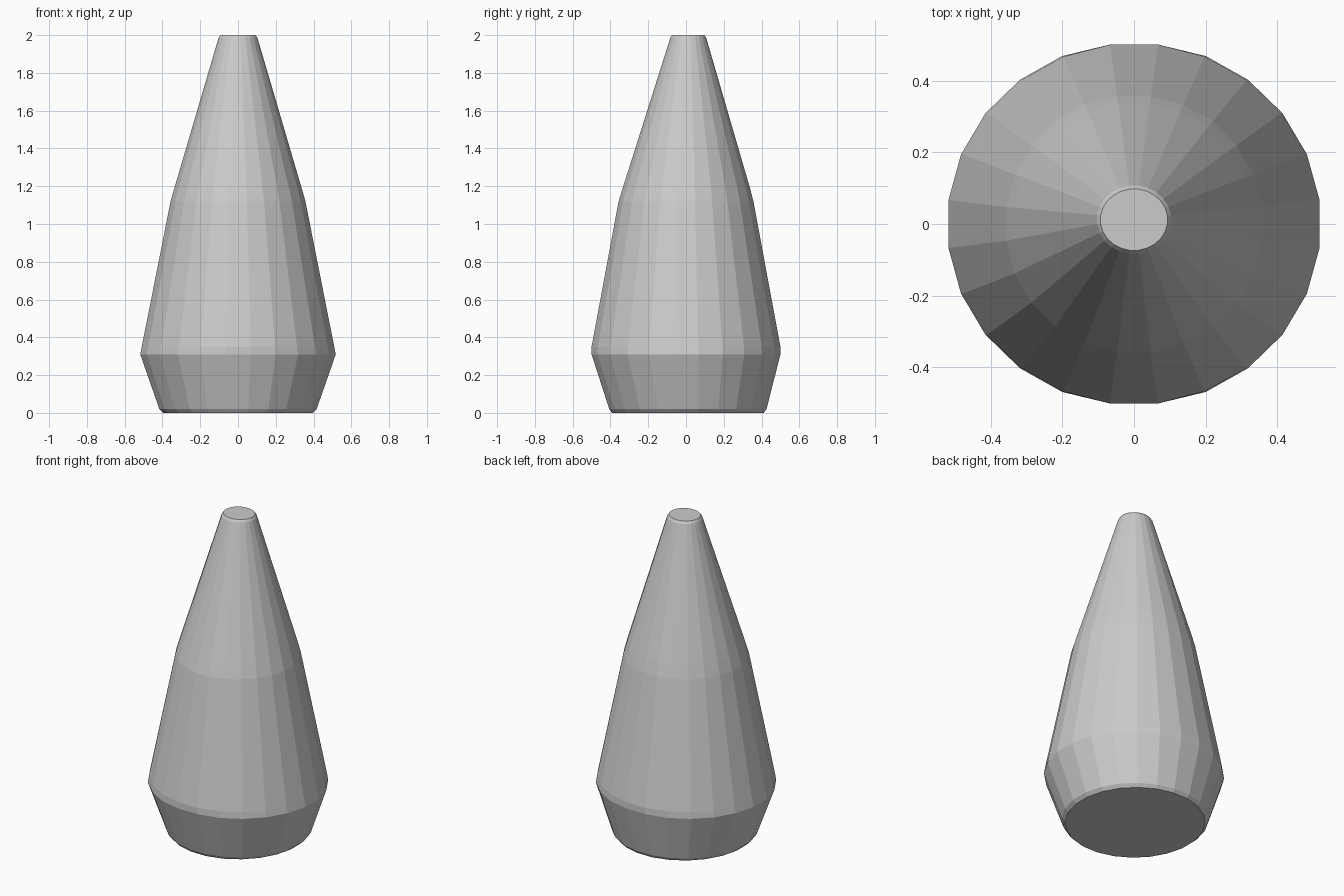
import bpy, bmesh, math

if "Cube" in bpy.data.objects:
    bpy.data.objects.remove(bpy.data.objects["Cube"])

SIDES = 24
# Rings of the tapered body: z, x radius, y radius, y offset
RINGS = [
    (0.00, 0.400, 0.405, 0.010),
    (0.02, 0.420, 0.420, 0.010),
    (0.31, 0.522, 0.507, 0.000),
    (0.35, 0.514, 0.505, 0.000),
    (1.12, 0.360, 0.360, 0.000),
    (1.20, 0.337, 0.337, 0.002),
    (1.985, 0.104, 0.096, 0.012),
    (2.00, 0.094, 0.086, 0.012),
]


def loft(name, rings, sides):
    bm = bmesh.new()
    loops = []
    for z, rx, ry, oy in rings:
        loop = []
        for i in range(sides):
            a = 2 * math.pi * (i + 0.5) / sides
            y = max(-0.5, min(0.5, oy + ry * math.sin(a)))
            loop.append(bm.verts.new((rx * math.cos(a), y, z)))
        loops.append(loop)
    for low, high in zip(loops, loops[1:]):
        for i in range(sides):
            j = (i + 1) % sides
            bm.faces.new((low[i], low[j], high[j], high[i]))
    # Flat end caps
    bm.faces.new(loops[0][::-1])
    bm.faces.new(loops[-1])
    mesh = bpy.data.meshes.new(name)
    bm.to_mesh(mesh)
    bm.free()
    obj = bpy.data.objects.new(name, mesh)
    bpy.context.collection.objects.link(obj)
    return obj


# Faceted cone with a chamfered foot and a blunt tip
loft("tapered_cone_body", RINGS, SIDES)
